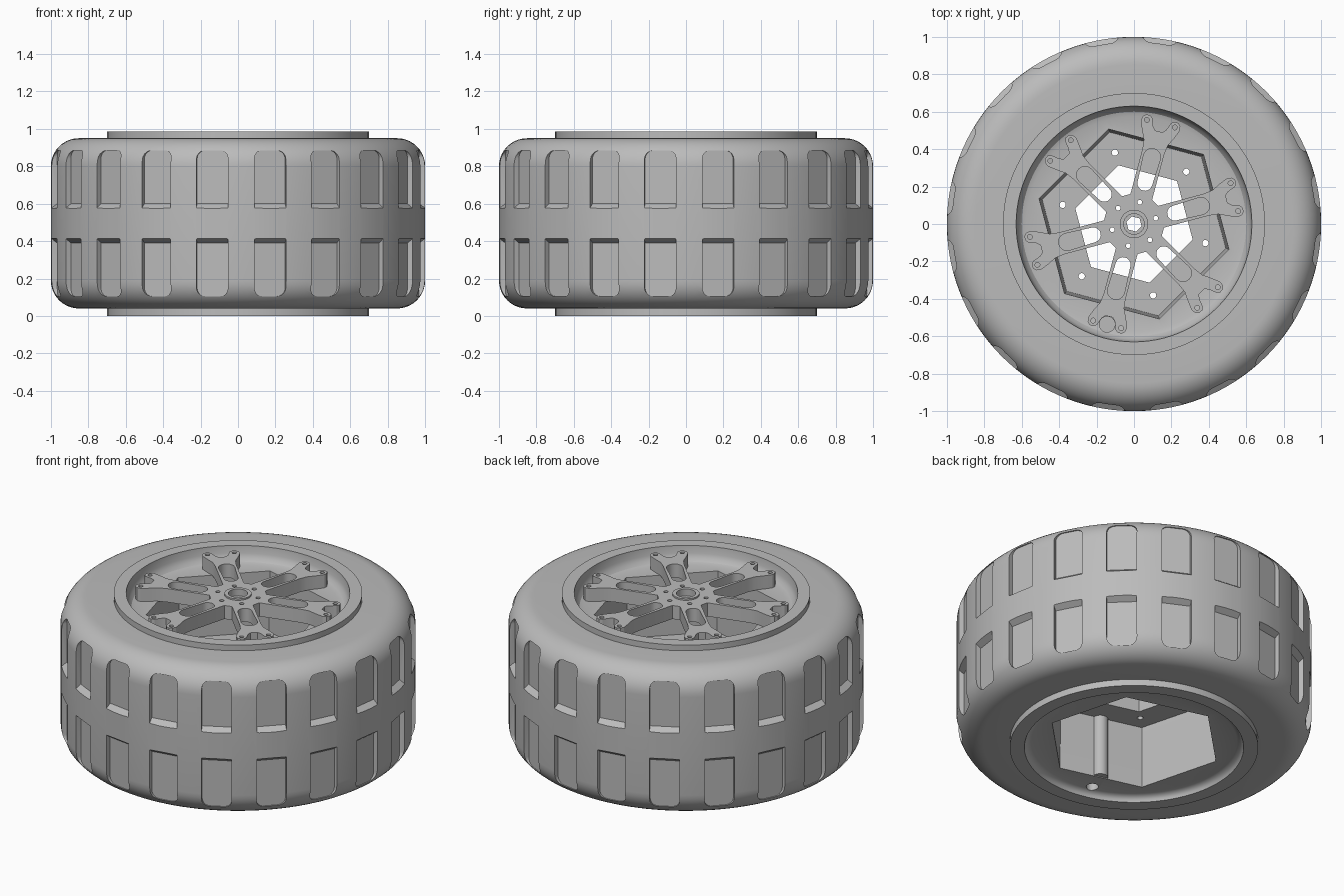
import bpy, bmesh
from math import sin, cos, pi, radians
from mathutils import Matrix, Vector

if "Cube" in bpy.data.objects:
    bpy.data.objects.remove(bpy.data.objects["Cube"])

grey = bpy.data.materials.new("neutral grey")
grey.use_nodes = True
grey.diffuse_color = (0.5, 0.5, 0.5, 1)
grey.node_tree.nodes["Principled BSDF"].inputs["Base Color"].default_value = (0.5, 0.5, 0.5, 1)


def select_only(ob):
    bpy.ops.object.select_all(action='DESELECT')
    ob.select_set(True)
    bpy.context.view_layer.objects.active = ob


def smooth(ob):
    select_only(ob)
    bpy.ops.object.shade_smooth_by_angle(angle=radians(28))


def to_object(name, bm):
    bmesh.ops.recalc_face_normals(bm, faces=bm.faces)
    mesh = bpy.data.meshes.new(name)
    bm.to_mesh(mesh)
    bm.free()
    mesh.materials.append(grey)
    ob = bpy.data.objects.new(name, mesh)
    bpy.context.collection.objects.link(ob)
    return ob


def lathe(bm, profile, segments, phase=0.0, centre=(0, 0)):
    """Revolve a closed (radius, height) profile around a vertical axis."""
    rings = []
    for i in range(segments):
        a = phase + 2 * pi * i / segments
        rings.append([bm.verts.new((centre[0] + r * cos(a), centre[1] + r * sin(a), z))
                      for r, z in profile])
    n = len(profile)
    for i, ring in enumerate(rings):
        nxt = rings[(i + 1) % segments]
        for j in range(n):
            k = (j + 1) % n
            if profile[j][0] or profile[k][0]:
                bm.faces.new((ring[j], nxt[j], nxt[k], ring[k]))
    bmesh.ops.remove_doubles(bm, verts=[v for ring in rings for v in ring], dist=1e-5)
    bmesh.ops.dissolve_degenerate(bm, edges=bm.edges, dist=1e-5)


def cylinder(bm, r, z0, z1, centre, segments=24):
    lathe(bm, [(0, z0), (r, z0), (r, z1), (0, z1)], segments, centre=centre)


def cut(ob, bm):
    cutter = to_object("cutter", bm)
    cutter.hide_render = True
    mod = ob.modifiers.new("cut", 'BOOLEAN')
    mod.operation, mod.solver, mod.object = 'DIFFERENCE', 'EXACT', cutter
    select_only(ob)
    bpy.ops.object.modifier_apply(modifier=mod.name)
    bpy.data.objects.remove(cutter)


def circle(r, n, u=0.0, v=0.0, phase=0.0):
    return [(u + r * cos(phase + 2 * pi * i / n), v + r * sin(phase + 2 * pi * i / n))
            for i in range(n)]


def turn(points, a):
    return [(u * cos(a) - v * sin(a), u * sin(a) + v * cos(a)) for u, v in points]


def plate(name, outlines, z0, z1, bevel=0.0):
    """Flat part from an outline plus hole outlines."""
    curve = bpy.data.curves.new(name, 'CURVE')
    curve.dimensions, curve.fill_mode = '2D', 'BOTH'
    curve.extrude = (z1 - z0) / 2 - bevel
    curve.bevel_depth, curve.bevel_resolution, curve.offset = bevel, 1, -bevel
    for points in outlines:
        spline = curve.splines.new('POLY')
        spline.points.add(len(points) - 1)
        for p, (x, y) in zip(spline.points, points):
            p.co = (x, y, 0, 1)
        spline.use_cyclic_u = True
    ob = bpy.data.objects.new(name, curve)
    bpy.context.collection.objects.link(ob)
    ob.location.z = (z0 + z1) / 2
    select_only(ob)
    bpy.ops.object.convert(target='MESH')
    ob = bpy.context.object
    ob.name = name
    ob.data.materials.clear()
    ob.data.materials.append(grey)
    smooth(ob)
    return ob


# Tyre: rounded shoulders
MID, SHOULDER = 0.495, 0.15
arc = [radians(90 * i / 10) for i in range(11)]
top = [(0.85 + SHOULDER * cos(a), 0.80 + SHOULDER * sin(a)) for a in arc]
bottom = [(r, 2 * MID - z) for r, z in reversed(top)]
bm = bmesh.new()
lathe(bm, [(0.66, 0.04)] + bottom + top + [(0.66, 0.95)], 120)
tyre = to_object("tyre", bm)

# Tread pockets: two rows of twenty, rounded on the shoulder side
bm = bmesh.new()
for row in (1, -1):
    for k in range(20):
        rot = Matrix.Rotation(radians(10 + 18 * k), 3, 'Z')
        loops = []
        for depth, inner_z in ((0.966, 0.60), (1.04, 0.545)):
            pts = [(-0.085, inner_z), (0.085, inner_z)]
            for side, start in ((1, 0), (-1, 90)):
                pts += [(side * 0.04 + 0.045 * cos(radians(start + s * 18)),
                         0.84 + 0.045 * sin(radians(start + s * 18))) for s in range(6)]
            loops.append([bm.verts.new(rot @ Vector((x, -depth, MID + row * (z - MID))))
                          for x, z in pts])
        a, b = loops
        bm.faces.new(a)
        bm.faces.new(b)
        for i in range(len(a)):
            j = (i + 1) % len(a)
            bm.faces.new((a[i], a[j], b[j], b[i]))
cut(tyre, bm)
smooth(tyre)

# Rim body: lips with a shallow dish on both sides
bm = bmesh.new()
lathe(bm, [(0, 0.035), (0.58, 0.035), (0.60, 0.028), (0.613, 0.015), (0.618, 0),
           (0.70, 0), (0.70, 0.985), (0.63, 0.985), (0.625, 0.94), (0.615, 0.915),
           (0.60, 0.898), (0.575, 0.89), (0, 0.89)], 96)
rim = to_object("rim", bm)

# Six-sided well through the rim
HEX = radians(45)
bm = bmesh.new()
lathe(bm, [(0, -0.1), (0.51, -0.1), (0.505, 0.45), (0.525, 0.88), (0.53, 1.1), (0, 1.1)], 6, HEX)
cut(rim, bm)

# Valve recesses, one on each side
valve = radians(-105)
valve_at = (0.555 * cos(valve), 0.555 * sin(valve))
bm = bmesh.new()
cylinder(bm, 0.035, -0.1, 0.2, valve_at)
cylinder(bm, 0.042, 0.8, 1.1, valve_at)
cut(rim, bm)
smooth(rim)

# Valve boss on the wall of the well
bm = bmesh.new()
cylinder(bm, 0.045, 0.04, 0.43, (0.45 * cos(valve), 0.45 * sin(valve)))
smooth(to_object("valve_boss", bm))

# Mounting plate across the well
bolts = [turn(circle(0.017, 14, 0.395), HEX + k * pi / 3) for k in range(6)]
plate("mounting_plate", [circle(0.525, 6, phase=HEX), circle(0.325, 6, phase=HEX)] + bolts,
      0.42, 0.52)

# Spider: six forked spokes around a hub
half = [(0.15, 0.06), (0.40, 0.06), (0.45, 0.066), (0.50, 0.09), (0.545, 0.108),
        (0.568, 0.104), (0.583, 0.088), (0.584, 0.068), (0.572, 0.052), (0.53, 0.036),
        (0.512, 0.02)]
spoke = [(u, -v) for u, v in half] + half[::-1]
slot = [(0.37 + 0.046 * cos(a), 0.046 * sin(a)) for a in (radians(-90 + 18 * i) for i in range(11))]
slot += [(0.225 + 0.04 * cos(a), 0.04 * sin(a)) for a in (radians(90 + 18 * i) for i in range(11))]
outline, holes = [], [circle(0.07, 32)]
for k in range(6):
    a = radians(15 + 60 * k)
    outline += turn(spoke, a)
    holes.append(turn(slot, a))
    holes.append(turn(circle(0.013, 12, 0.12), a))
    holes += [turn(circle(0.013, 12, 0.555, s * 0.077), a) for s in (1, -1)]
plate("spoke_spider", [outline] + holes, 0.888, 0.972)

# Hub: raised collar over a six-sided drive socket
plate("hub_collar", [circle(0.076, 32), circle(0.055, 32)], 0.90, 0.982)
plate("hub_socket", [circle(0.076, 32), circle(0.042, 6, phase=HEX)], 0.87, 0.94)
